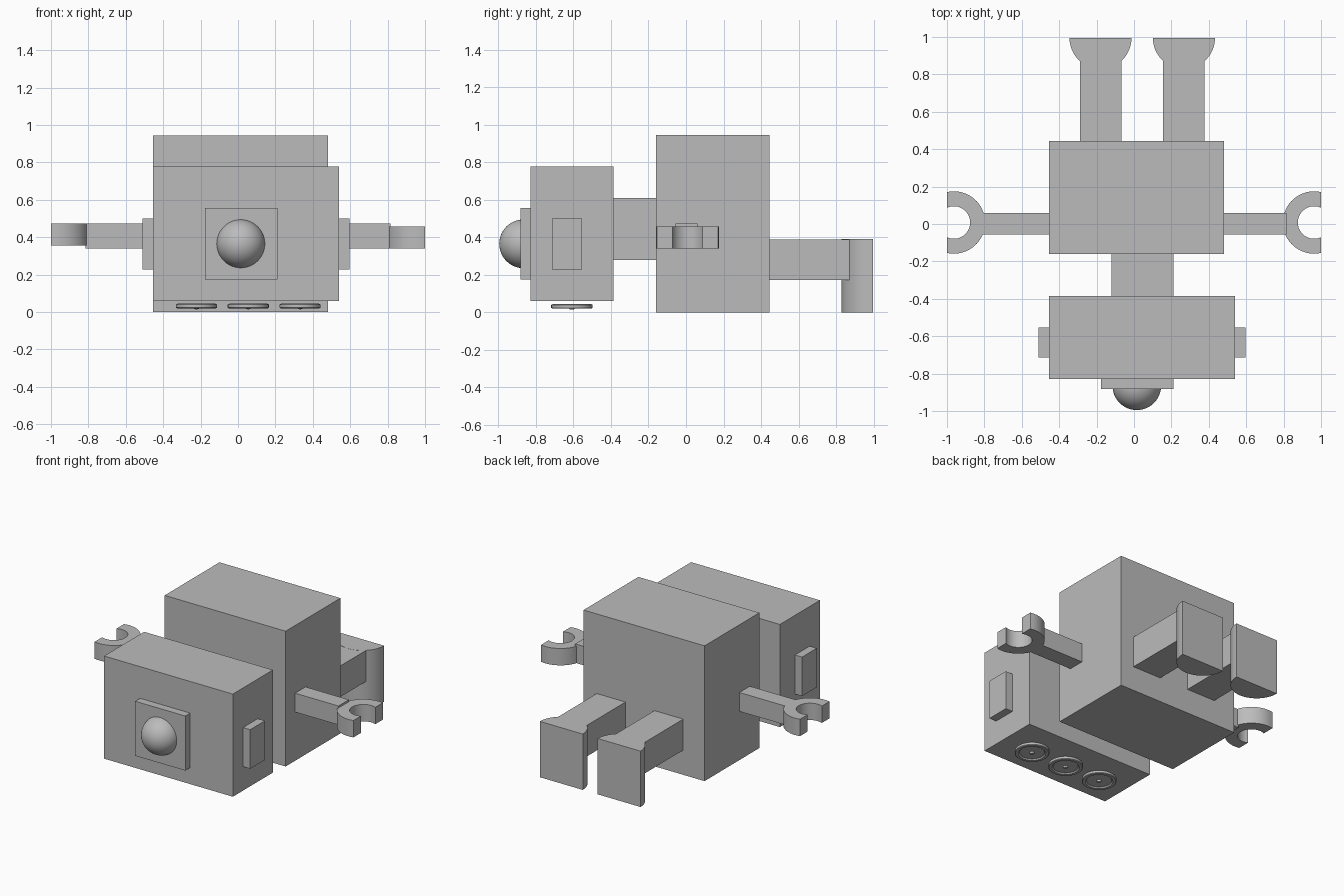
import bpy, bmesh
from math import sin, cos, pi, acos
from mathutils import Vector

cube = bpy.data.objects.get("Cube")
if cube:
    bpy.data.objects.remove(cube, do_unlink=True)

grey = bpy.data.materials.new("plain grey")
grey.use_nodes = True
colour = (0.5, 0.5, 0.5, 1)
grey.diffuse_color = colour
grey.node_tree.nodes["Principled BSDF"].inputs["Base Color"].default_value = colour


def finish(name, bm, smooth=False):
    bmesh.ops.recalc_face_normals(bm, faces=bm.faces)
    mesh = bpy.data.meshes.new(name)
    bm.to_mesh(mesh)
    bm.free()
    mesh.materials.append(grey)
    ob = bpy.data.objects.new(name, mesh)
    bpy.context.collection.objects.link(ob)
    if smooth:
        bpy.ops.object.select_all(action='DESELECT')
        ob.select_set(True)
        bpy.context.view_layer.objects.active = ob
        bpy.ops.object.shade_smooth_by_angle(angle=pi / 6)
    return ob


def box(name, xs, ys, zs):
    bm = bmesh.new()
    bmesh.ops.create_cube(bm, size=1)
    for v in bm.verts:
        v.co = [(r[0] + r[1]) / 2 + c * (r[1] - r[0]) for c, r in zip(v.co, (xs, ys, zs))]
    return finish(name, bm)


def prism(name, outline, z0, z1):
    """Extrude a flat outline straight up from z0 to z1."""
    bm = bmesh.new()
    face = bm.faces.new([bm.verts.new((x, y, z0)) for x, y in outline])
    top = bmesh.ops.extrude_face_region(bm, geom=[face])["geom"]
    verts = [g for g in top if isinstance(g, bmesh.types.BMVert)]
    bmesh.ops.translate(bm, vec=(0, 0, z1 - z0), verts=verts)
    return finish(name, bm, True)


def lathe(name, profile, centre, steps=32):
    """Spin a (radius, z) profile about a vertical axis."""
    bm = bmesh.new()
    verts = [bm.verts.new((r, 0, z)) for r, z in profile]
    edges = [bm.edges.new(p) for p in zip(verts, verts[1:])]
    bmesh.ops.spin(bm, geom=verts + edges, cent=(0, 0, 0), axis=(0, 0, 1),
                   angle=2 * pi, steps=steps)
    bmesh.ops.remove_doubles(bm, verts=bm.verts, dist=0.0005)
    bmesh.ops.translate(bm, vec=centre, verts=bm.verts)
    return finish(name, bm, True)


def arc(cx, cy, r, a0, a1, n=24):
    return [(cx + r * cos(a0 + (a1 - a0) * i / n), cy + r * sin(a0 + (a1 - a0) * i / n))
            for i in range(n + 1)]


# Body, neck and head
box("body", (-0.455, 0.48), (-0.16, 0.445), (0, 0.945))
box("neck", (-0.12, 0.21), (-0.4, -0.15), (0.28, 0.61))
box("head", (-0.455, 0.54), (-0.828, -0.386), (0.06, 0.777))
box("right_ear", (-0.51, -0.45), (-0.715, -0.553), (0.227, 0.5))
box("left_ear", (0.535, 0.595), (-0.715, -0.553), (0.227, 0.5))

# Face plate and dome
box("face_plate", (-0.177, 0.21), (-0.882, -0.82), (0.175, 0.556))
bm = bmesh.new()
bmesh.ops.create_uvsphere(bm, u_segments=48, v_segments=24, radius=0.13)
bmesh.ops.translate(bm, vec=Vector((0.015, -0.865, 0.365)), verts=bm.verts)
finish("face_dome", bm, True)

# Round dishes under the head, each with a rim and a centre nub
dish = [(0, 0.045), (0.1, 0.045), (0.11, 0.04), (0.11, 0.024), (0.105, 0.02),
        (0.088, 0.02), (0.08, 0.028), (0.016, 0.028), (0.012, 0.016), (0, 0.014)]
for i in range(3):
    lathe(f"dish_{i + 1}", dish, (-0.222 + i * 0.277, -0.608, 0))

# Arms with open claws
OUT, INN, CX, TIP = 0.167, 0.087, 0.963, 1.0
for side, s, root, z in (("right", -1, 0.45, 0.355), ("left", 1, 0.475, 0.34)):
    box(side + "_arm", sorted((s * root, s * 0.815)), (-0.055, 0.06), (0.34, 0.472))
    ao, ai = acos((TIP - CX) / OUT), acos((TIP - CX) / INN)
    ring = arc(CX, 0.008, OUT, ao, 2 * pi - ao) + arc(CX, 0.008, INN, 2 * pi - ai, ai)
    prism(side + "_claw", [(s * x, y) for x, y in ring], z, z + 0.118)

# Legs with half-round feet
for side, x in (("right", -0.179), ("left", 0.267)):
    box(side + "_leg", (x - 0.111, x + 0.111), (0.43, 0.9), (0.172, 0.389))
    prism(side + "_foot", arc(x, 0.995, 0.166, pi, 2 * pi), 0, 0.39)
